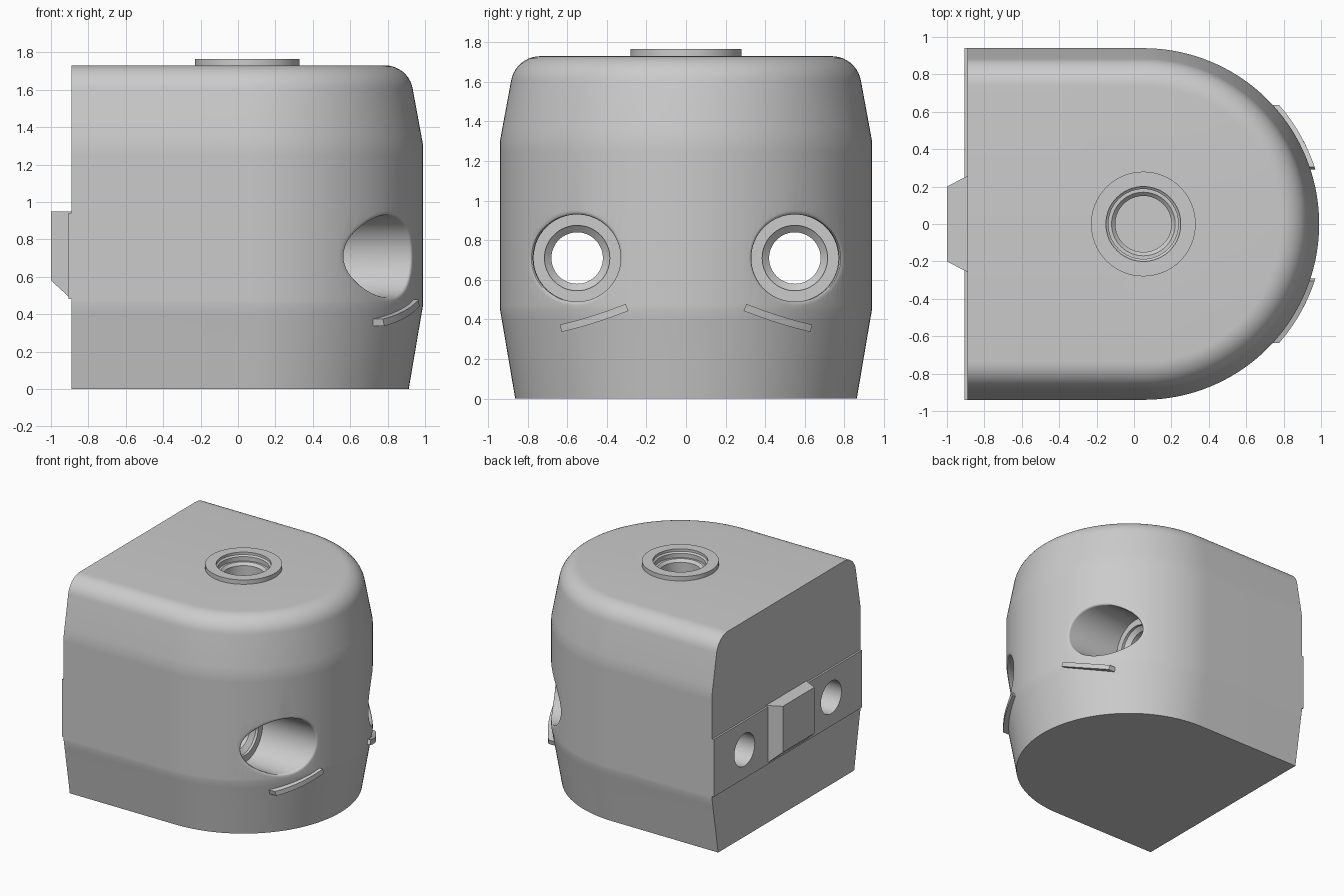
import bpy, bmesh, math
from mathutils import Vector

old = bpy.data.objects.get("Cube")
if old:
    bpy.data.objects.remove(old, do_unlink=True)

grey = bpy.data.materials.new("plain_grey")
grey.use_nodes = True
COLOUR = (0.6, 0.6, 0.6, 1)
grey.diffuse_color = COLOUR
grey.node_tree.nodes["Principled BSDF"].inputs["Base Color"].default_value = COLOUR

CX, R = 0.05, 0.94          # centre and radius of the rounded front
BACK = -0.89
EYE_Y, EYE_Z, EYE_R = 0.55, 0.71, 0.22


def make(name, bm):
    bmesh.ops.recalc_face_normals(bm, faces=bm.faces[:])
    mesh = bpy.data.meshes.new(name)
    bm.to_mesh(mesh)
    bm.free()
    mesh.materials.append(grey)
    obj = bpy.data.objects.new(name, mesh)
    bpy.context.collection.objects.link(obj)
    return obj


def loft(name, rings):
    """Skin closed rings of equal length and cap both ends."""
    bm = bmesh.new()
    loops = [[bm.verts.new(p) for p in ring] for ring in rings]
    n = len(loops[0])
    for a, b in zip(loops, loops[1:]):
        for i in range(n):
            j = (i + 1) % n
            bm.faces.new((a[i], a[j], b[j], b[i]))
    bm.faces.new(loops[0])
    bm.faces.new(loops[-1])
    return make(name, bm)


def circle(r, z, n=64):
    return [(CX + r * math.cos(2 * math.pi * i / n),
             r * math.sin(2 * math.pi * i / n), z) for i in range(n)]


def activate(obj):
    bpy.ops.object.select_all(action="DESELECT")
    obj.select_set(True)
    bpy.context.view_layer.objects.active = obj


def cut(obj, cutters):
    activate(obj)
    for c in cutters:
        m = obj.modifiers.new("cut", "BOOLEAN")
        m.operation, m.solver, m.object = "DIFFERENCE", "EXACT", c
        bpy.ops.object.modifier_apply(modifier=m.name)


def front_x(y):
    return CX + math.sqrt(R * R - y * y)


# Body: D-shaped outline, tapered at both ends, rounded over at the top
def outline(z, inset, n=72):
    r = R - inset
    pts = [(BACK, -r, z), ((BACK + CX) / 2, -r, z)]
    for i in range(n + 1):
        a = math.pi * (i / n - 0.5)
        pts.append((CX + r * math.cos(a), r * math.sin(a), z))
    return pts + [((BACK + CX) / 2, r, z), (BACK, r, z)]


low, high, slope, fillet = 0.45, 1.3, 0.18, 0.15
profile = [(0, 0.077), (0.2, 0.043), (0.4, 0.009), (low, 0), (0.47, 0),
           (0.95, 0), (1.25, 0), (high, 0), (1.36, 0.06 * slope)]
tilt = math.atan(slope)
for i in range(11):
    a = tilt + (math.pi / 2 - tilt) * i / 10
    profile.append((1.58 + fillet * math.sin(a), 0.204 - fillet * math.cos(a)))
body = loft("body", [outline(z, inset) for z, inset in profile])

# Band across the back
bpy.ops.mesh.primitive_cube_add(size=1, location=(-0.885, 0, 0.71))
band = bpy.context.object
band.name = "back_band"
band.scale = (0.04, 2 * R, 0.46)
bpy.ops.object.transform_apply(scale=True)
band.data.materials.append(grey)


# Stepped through-holes for the eyes, with a rounded rim on the curved front
def eye_cutter(side, n=64):
    rings = [[] for _ in range(12)]
    for i in range(n):
        a = 2 * math.pi * i / n
        ca, sa = math.cos(a), math.sin(a)
        d = 0.022 + 0.009 * ca
        corner = Vector((EYE_R, front_x(EYE_Y + EYE_R * ca)))
        end = Vector((EYE_R + d, front_x(EYE_Y + (EYE_R + d) * ca)))
        start = corner - Vector((0, (end - corner).length))
        steps = [(0.13, -1.2), (0.13, 0.40), (0.165, 0.43), (0.165, 0.45),
                 (EYE_R, 0.45)]
        for k in range(6):
            t = k / 5
            p = start * (1 - t) ** 2 + corner * 2 * t * (1 - t) + end * t * t
            steps.append(tuple(p))
        steps.append((EYE_R + d, 1.2))
        for ring, (r, x) in zip(rings, steps):
            ring.append((x, side * (EYE_Y + r * ca), EYE_Z + r * sa))
    return loft("eye_cutter", rings)


eyes = [eye_cutter(s) for s in (1, -1)]

# Collar on top and its stepped bore
collar = loft("top_collar", [circle(0.28, 1.72), circle(0.28, 1.765)])
bore_steps = [(0.2, 1.8), (0.2, 1.745), (0.187, 1.735), (0.187, 1.70),
              (0.17, 1.70), (0.15, 1.68), (0.15, 1.2)]
bore = loft("bore_cutter", [circle(r, z) for r, z in bore_steps])

cut(body, eyes + [bore])
cut(band, eyes)
cut(collar, [bore])
for c in eyes + [bore]:
    bpy.data.objects.remove(c, do_unlink=True)

# Wedge-shaped locating key on the back
bm = bmesh.new()
for x, y, z in [(-1, 0.2, 0.58), (-1, 0.2, 0.95),
                (-0.885, 0.26, 0.475), (-0.885, 0.26, 0.95)]:
    bm.verts.new((x, y, z))
    bm.verts.new((x, -y, z))
bmesh.ops.convex_hull(bm, input=bm.verts[:])
bmesh.ops.dissolve_limit(bm, angle_limit=0.02, verts=bm.verts[:], edges=bm.edges[:])
key = make("back_key", bm)


# Curved ridge below each eye
def ridge(name, side, n=14):
    rings = []
    for i in range(n + 1):
        t = i / n
        y = 0.298 + 0.335 * t
        z = 0.461 - 0.134 * t + 0.028 * t * t
        rise = -0.4 + 0.167 * t
        up = Vector((-rise, 1)).normalized() * 0.019
        ring = []
        for r, s in ((0.88, -1), (0.965, -1), (0.965, 1), (0.88, 1)):
            yy = y - s * up.x * -1
            x = CX + math.sqrt(r * r - yy * yy)
            ring.append((x, side * yy, z + s * up.y))
        rings.append(ring)
    return loft(name, rings)


ridges = [ridge("left_cheek_ridge", 1), ridge("right_cheek_ridge", -1)]

for obj in [body, band, collar, key] + ridges:
    activate(obj)
    bpy.ops.object.shade_smooth_by_angle(angle=math.radians(25))
